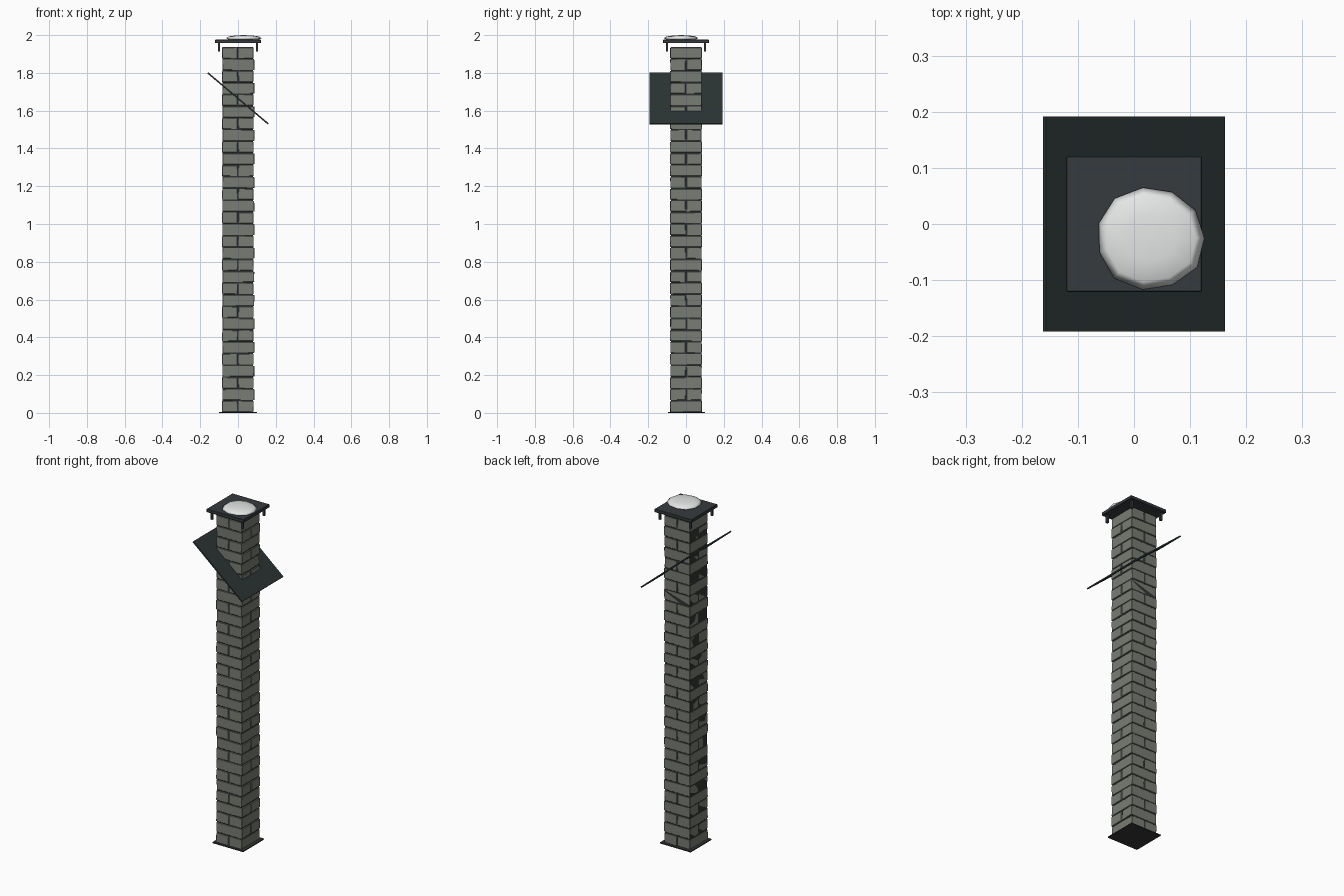
import bpy, bmesh, math, random
from mathutils import Matrix, Vector

if "Cube" in bpy.data.objects:
    bpy.data.objects.remove(bpy.data.objects["Cube"])

random.seed(4)


def srgb(r, g, b):
    f = lambda c: ((c / 255 + 0.055) / 1.055) ** 2.4 if c > 10 else c / 255 / 12.92
    return (f(r), f(g), f(b), 1)


def mat(name, *rgb):
    m = bpy.data.materials.new(name)
    m.diffuse_color = srgb(*rgb)
    m.use_nodes = True
    m.node_tree.nodes["Principled BSDF"].inputs["Base Color"].default_value = m.diffuse_color
    return m


BRICK = mat("grey brick", 121, 125, 116)
MORTAR = mat("dark mortar", 50, 54, 51)
SLATE = mat("cap slate", 54, 59, 62)
LEAD = mat("flashing lead", 43, 52, 52)
SNOW = mat("snow white", 232, 234, 233)


def finish(name, bm, material):
    bmesh.ops.recalc_face_normals(bm, faces=bm.faces)
    me = bpy.data.meshes.new(name)
    bm.to_mesh(me)
    bm.free()
    me.materials.append(material)
    ob = bpy.data.objects.new(name, me)
    bpy.context.collection.objects.link(ob)
    return ob


def add_box(bm, lo, hi, jitter=0.0):
    lo, hi = Vector(lo), Vector(hi)
    size = hi - lo
    verts = bmesh.ops.create_cube(
        bm, size=1, matrix=Matrix.Translation((lo + hi) / 2) @ Matrix.Diagonal((*size, 1)))["verts"]
    for v in verts:
        v.co += Vector([random.uniform(-jitter, jitter) for _ in range(3)])


def box(name, lo, hi, material):
    bm = bmesh.new()
    add_box(bm, lo, hi)
    return finish(name, bm, material)


# base plate and mortar core
box("base_plate", (-0.1, -0.095, 0), (0.1, 0.1, 0.006), MORTAR)
box("mortar_core", (-0.082, -0.080, 0.004), (0.080, 0.082, 1.936), MORTAR)

# bricks: pairs laid in alternating directions, course by course
bm = bmesh.new()
COURSES, H = 31, 1.934 / 31
for i in range(COURSES):
    z0 = 0.006 + i * H
    z1 = z0 + H - 0.006
    shift = 0.002 if i % 2 else -0.001
    for side in (-1, 1):
        a, b = sorted((side * 0.003, side * 0.083))
        if i % 2 == 0:
            add_box(bm, (a + shift, -0.084, z0), (b + shift, 0.084, z1), 0.0012)
        else:
            add_box(bm, (-0.084 + shift, a, z0), (0.084 + shift, b, z1), 0.0012)
bmesh.ops.bevel(bm, geom=bm.edges[:], offset=0.0015, segments=1, affect='EDGES')
finish("bricks", bm, BRICK)

# sloping roof flashing
flash = box("roof_flashing", (-0.209, -0.192, -0.004), (0.209, 0.192, 0.004), LEAD)
flash.rotation_euler[1] = math.atan2(0.27, 0.32)
flash.location = (0, 0, 1.665)

# cap slab and its four feet
bm = bmesh.new()
add_box(bm, (-0.121, -0.121, 1.957), (0.121, 0.121, 1.976))
bmesh.ops.bevel(bm, geom=bm.edges[:], offset=0.002, segments=1, affect='EDGES')
finish("cap_slab", bm, SLATE)
bm = bmesh.new()
for x in (-0.1, 0.1):
    for y in (-0.1, 0.1):
        add_box(bm, (x - 0.006, y - 0.006, 1.912), (x + 0.006, y + 0.006, 1.96))
finish("cap_feet", bm, SLATE)

# snow mound, an uneven lens built from rings
bm = bmesh.new()
N = 11
wob = [random.uniform(0.96, 1.03) for _ in range(N)]
rings = []
for r, z in ((0.078, 1.974), (0.097, 1.984), (0.082, 1.993), (0.045, 1.998)):
    rings.append([bm.verts.new((0.029 + r * w * math.cos(math.tau * k / N),
                                -0.025 + 0.96 * r * w * math.sin(math.tau * k / N), z))
                  for k, w in enumerate(wob)])
for lower, upper in zip(rings, rings[1:]):
    for k in range(N):
        j = (k + 1) % N
        bm.faces.new((lower[k], lower[j], upper[j], upper[k]))
top = bm.verts.new((0.029, -0.025, 2.0))
for k in range(N):
    bm.faces.new((rings[-1][k], rings[-1][(k + 1) % N], top))
bm.faces.new(rings[0][::-1])
snow = finish("snow_mound", bm, SNOW)
for p in snow.data.polygons:
    p.use_smooth = True
